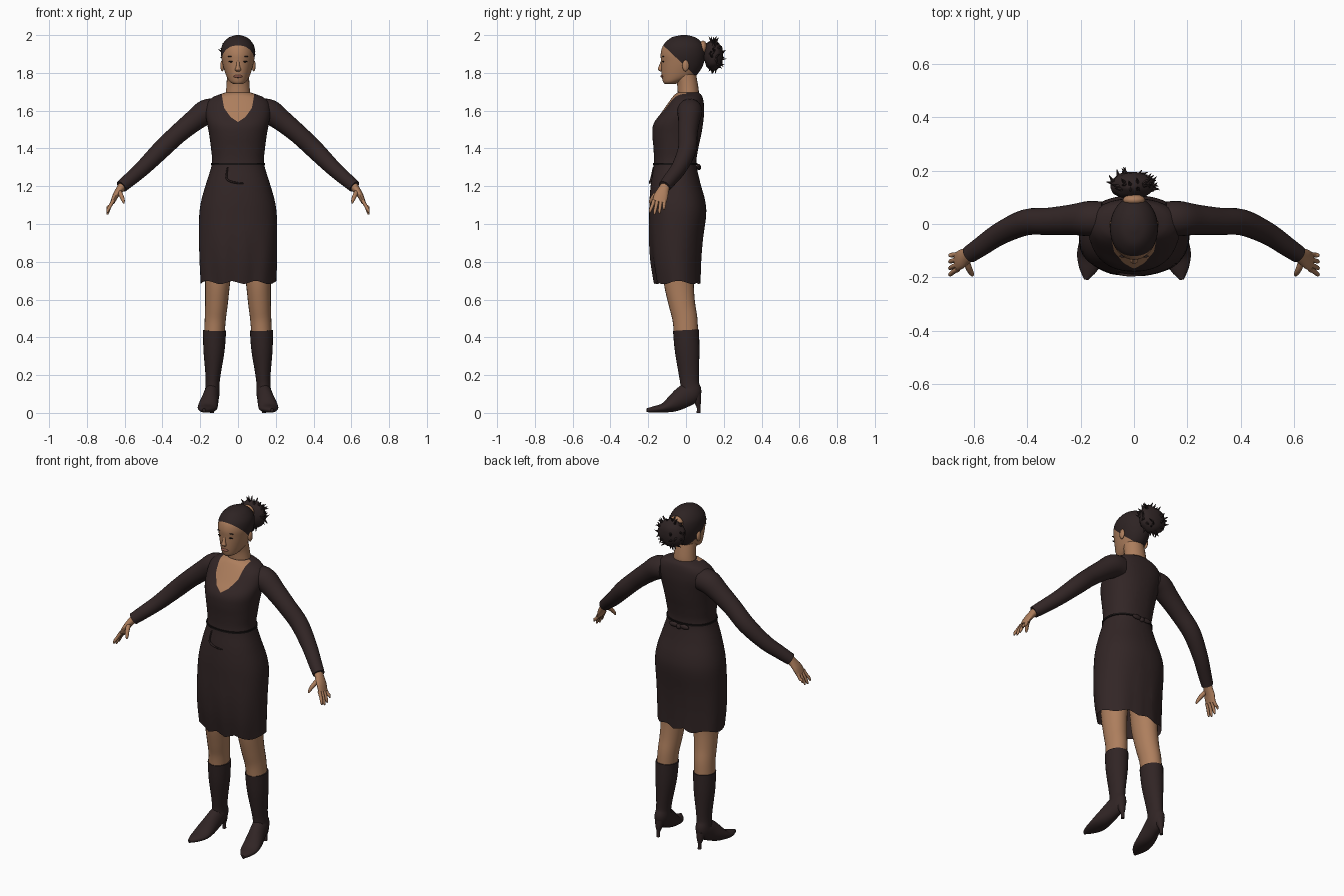
import bpy, bmesh, math, random
from mathutils import Vector, Matrix

old = bpy.data.objects.get("Cube")
if old:
    bpy.data.objects.remove(old, do_unlink=True)
random.seed(4)


def material(name, r, g, b):
    m = bpy.data.materials.new(name)
    m.use_nodes = True
    m.diffuse_color = (r, g, b, 1)
    m.node_tree.nodes["Principled BSDF"].inputs["Base Color"].default_value = (r, g, b, 1)
    return m


SKIN = material("brown skin", .42, .21, .11)
CLOTH = material("dark dress cloth", .032, .019, .019)
BOOT = material("dark boot leather", .03, .018, .018)
HAIR = material("dark hair", .027, .017, .017)
SEAM = material("black seam", .008, .006, .006)
LIPS = material("lips", .27, .1, .07)


def finish(name, bm, *mats):
    bmesh.ops.recalc_face_normals(bm, faces=bm.faces[:])
    mesh = bpy.data.meshes.new(name)
    bm.to_mesh(mesh)
    bm.free()
    for m in mats:
        mesh.materials.append(m)
    for p in mesh.polygons:
        p.use_smooth = True
    mesh.set_sharp_from_angle(angle=math.radians(50))
    ob = bpy.data.objects.new(name, mesh)
    bpy.context.collection.objects.link(ob)
    return ob


def spline(rows, steps):
    """Smoothly interpolate between rows of numbers."""
    rows = [Vector(r) for r in rows]
    out = []
    for i in range(len(rows) - 1):
        a, b, c, d = rows[max(i - 1, 0)], rows[i], rows[i + 1], rows[min(i + 2, len(rows) - 1)]
        for k in range(steps):
            t = k / steps
            out.append(b + ((c - a) * t + (2 * a - 5 * b + 4 * c - d) * t**2
                            + (3 * b - a - 3 * c + d) * t**3) / 2)
    return out + [rows[-1]]


def loft(rings, n=24, steps=4, axis="X", flat=False, power=1, caps=(True, True)):
    """Skin elliptical rings (x, y, z, radius a, radius b) along their path."""
    bm = bmesh.new()
    rows = spline(rings, steps)
    centres = [Vector(r[:3]) for r in rows]
    ref = Vector((1, 0, 0)) if axis == "X" else Vector((0, 1, 0))
    loops = []
    for i, r in enumerate(rows):
        t = (centres[min(i + 1, len(rows) - 1)] - centres[max(i - 1, 0)]).normalized()
        if flat:
            t = Vector((0, 0, 1))
        u = (ref - t * ref.dot(t)).normalized()
        v = t.cross(u)
        loop = []
        for k in range(n):
            c, s = math.cos(math.tau * k / n), math.sin(math.tau * k / n)
            c = math.copysign(abs(c)**power, c)
            s = math.copysign(abs(s)**power, s)
            loop.append(bm.verts.new(centres[i] + u * c * r[3] + v * s * r[4]))
        loops.append(loop)
    for p, q in zip(loops, loops[1:]):
        for k in range(n):
            bm.faces.new((p[k], p[(k + 1) % n], q[(k + 1) % n], q[k]))
    for loop, cap in zip((loops[0], loops[-1]), caps):
        if cap:
            bm.faces.new(loop)
    return bm


def upright(rows):
    """Rows (z, half width, front y, back y) to ring rows."""
    return [(0, (f + b) / 2, z, w, (b - f) / 2) for z, w, f, b in rows]


def split(bm, co, no):
    bmesh.ops.bisect_plane(bm, geom=bm.verts[:] + bm.edges[:] + bm.faces[:],
                           dist=1e-5, plane_co=co, plane_no=no)


def blob(name, centre, size, mat):
    bm = bmesh.new()
    bmesh.ops.create_uvsphere(bm, u_segments=16, v_segments=10, radius=1,
                              matrix=Matrix.Translation(centre) @ Matrix.Diagonal((*size, 1)))
    return finish(name, bm, mat)


def tube(rows):
    return [(x, y, z, r, r) for x, y, z, r in rows]


# Dress body with gathered hem and scooped neckline
dress_rows = upright([
    (.69, .2, -.165, .076), (.8, .205, -.185, .08), (.92, .207, -.195, .09),
    (1.05, .205, -.195, .107), (1.13, .193, -.193, .1), (1.22, .167, -.185, .075),
    (1.32, .138, -.17, .055), (1.4, .143, -.172, .065), (1.47, .152, -.178, .08),
    (1.53, .163, -.172, .09), (1.59, .173, -.13, .096), (1.64, .165, -.095, .094),
    (1.67, .135, -.073, .088), (1.685, .1, -.06, .08), (1.695, .07, -.045, .068)])
bm = loft(dress_rows, n=48, flat=True, power=.9, caps=(False, True))
for v in bm.verts:
    k = max(0, (1 - v.co.z) / .31)
    a = math.atan2(v.co.y + .04, v.co.x)
    v.co.x *= 1 + .015 * k * math.cos(9 * a)
    v.co.y *= 1 + .04 * k * math.cos(9 * a)
    v.co.z += .009 * k**3 * math.cos(7 * a)
neckline = [((.085, 1.68), (.074, 1.615)), ((.074, 1.615), (.04, 1.567)), ((.04, 1.567), (0, 1.54))]
planes = []
for s in (1, -1):
    for (x1, z1), (x2, z2) in neckline:
        planes.append((Vector((s * x1, 0, z1)), Vector((s * (z2 - z1), 0, x1 - x2))))
for co, no in planes:
    split(bm, co, no)
for f in bm.faces:
    c = f.calc_center_median()
    if c.y < 0 and all((c - co).dot(no) > 0 for co, no in planes):
        f.material_index = 1
finish("dress", bm, CLOTH, SKIN)

# Waist seam, tied sash ends in front and bow behind
finish("waist_seam", loft(upright([(1.312, .144, -.176, .061), (1.322, .144, -.176, .061)]),
                          n=48, flat=True, power=.9), SEAM)
finish("sash_end", loft(tube([(-.055, -.172, 1.3, .004), (-.06, -.184, 1.24, .005),
                              (-.02, -.192, 1.22, .005), (.03, -.191, 1.215, .003)]), n=8), CLOTH)
blob("bow_knot", (0, .068, 1.3), (.015, .012, .015), CLOTH)
for s, side in ((1, "left"), (-1, "right")):
    blob(side + "_bow_loop", (s * .035, .066, 1.305), (.03, .01, .014), CLOTH)

# Neck
finish("neck", loft([(0, .012, 1.66, .07, .053), (0, .012, 1.7, .064, .056),
                     (0, .006, 1.75, .06, .055), (0, -.01, 1.81, .058, .06)], flat=True), SKIN)

# Head, with the hair divided off along a slanted hairline
bm = loft(upright([
    (1.74, .02, -.112, -.06), (1.752, .042, -.121, -.025), (1.78, .06, -.128, .045),
    (1.82, .074, -.131, .08), (1.86, .084, -.132, .096), (1.9, .09, -.134, .102),
    (1.94, .086, -.124, .096), (1.97, .068, -.1, .075), (1.99, .043, -.07, .045),
    (2, .01, -.025, .003)]), n=40, flat=True)
hair_co, hair_no = Vector((0, -.12, 1.945)), Vector((0, .18, .19))
split(bm, hair_co, hair_no)
for f in bm.faces:
    f.material_index = int((f.calc_center_median() - hair_co).dot(hair_no) > 0)
finish("head", bm, SKIN, HAIR)

# Face
finish("nose", loft([(0, -.126, 1.865, .007, .006), (0, -.134, 1.835, .01, .01),
                     (0, -.137, 1.818, .016, .012), (0, -.13, 1.808, .01, .006)],
                    n=12, flat=True), SKIN)
blob("mouth", (0, -.126, 1.782), (.024, .009, .008), LIPS)
for s, side in ((1, "left"), (-1, "right")):
    blob(side + "_eye", (s * .036, -.121, 1.86), (.014, .005, .004), SEAM)
    blob(side + "_eyebrow", (s * .038, -.121, 1.887), (.017, .005, .003), HAIR)
    blob(side + "_ear", (s * .083, -.002, 1.838), (.01, .018, .03), SKIN)

# Hair tie and spiky bun
blob("hair_tie", (0, .09, 1.935), (.042, .022, .036), SKIN)
bm = bmesh.new()
centre, size = Vector((-.006, .145, 1.895)), Vector((.083, .052, .08))
bmesh.ops.create_icosphere(bm, subdivisions=3, radius=1)
for v in bm.verts:
    v.co = centre + v.co * size * random.uniform(.95, 1.06)
for i in range(70):
    d = Vector([random.gauss(0, 1) for _ in range(3)]).normalized()
    if d.y < -.4:
        continue
    lean = (d + Vector([random.uniform(-.6, .6) for _ in range(3)])).normalized()
    spot = Matrix.Translation(centre + d * size) @ lean.to_track_quat("Z", "Y").to_matrix().to_4x4()
    bmesh.ops.create_cone(bm, segments=5, radius1=.012, radius2=.001, depth=.045,
                          cap_ends=True, matrix=spot)
finish("hair_bun", bm, HAIR)

# Limbs, built once per side
for s, side in ((1, "left_"), (-1, "right_")):
    def limb(name, rows, mat, **kw):
        finish(side + name, loft([(s * r[0], *r[1:]) for r in rows], **kw), mat)

    # Sleeve
    limb("sleeve", tube([
        (.12, .02, 1.6, .064), (.17, .02, 1.592, .066), (.235, .016, 1.545, .057),
        (.32, .01, 1.475, .051), (.405, .006, 1.395, .049), (.5, -.035, 1.3, .042),
        (.57, -.082, 1.238, .037), (.617, -.114, 1.198, .033)]), CLOTH, axis="Y")

    # Hand
    limb("palm", [(.605, -.106, 1.21, .024, .024), (.628, -.12, 1.18, .03, .02),
                  (.648, -.132, 1.15, .037, .016), (.664, -.142, 1.115, .036, .012)],
         SKIN, axis="Y", n=16)
    for name, o, tip in (("index", -.028, 1.06), ("middle", -.01, 1.05),
                         ("ring", .009, 1.055), ("little", .027, 1.075)):
        limb(name + "_finger", tube([
            (.66, o - .142, 1.125, .01), (.677, o * 1.15 - .147, 1.095, .009),
            (.688, o * 1.3 - .152, tip + .015, .008), (.692, o * 1.35 - .153, tip, .004)]),
            SKIN, axis="Y", n=10, steps=3)
    limb("thumb", tube([(.63, -.135, 1.175, .013), (.618, -.168, 1.15, .012),
                        (.608, -.186, 1.125, .009), (.605, -.193, 1.11, .004)]),
         SKIN, n=10, steps=3)

    # Leg
    limb("leg", [(.1, -.04, .95, .085, .09), (.105, -.04, .8, .075, .085),
                 (.108, -.038, .69, .066, .079), (.114, -.022, .58, .06, .07),
                 (.12, -.006, .5, .056, .066), (.125, 0, .42, .054, .064)], SKIN)

    # Boot with pointed toe
    limb("boot", [
        (.124, 0, .437, .061, .069), (.127, .006, .33, .056, .065),
        (.132, .015, .21, .041, .054), (.135, .02, .15, .037, .05),
        (.137, .022, .11, .04, .06), (.145, -.02, .08, .043, .057),
        (.155, -.07, .048, .05, .044), (.163, -.12, .026, .051, .025),
        (.172, -.17, .018, .034, .017), (.18, -.208, .014, .008, .01)], BOOT)
    limb("boot_heel", [(.137, .052, .1, .028, .028), (.137, .06, .06, .02, .02),
                       (.137, .066, .03, .01, .01), (.137, .067, 0, .01, .011)],
         BOOT, n=14, flat=True)
